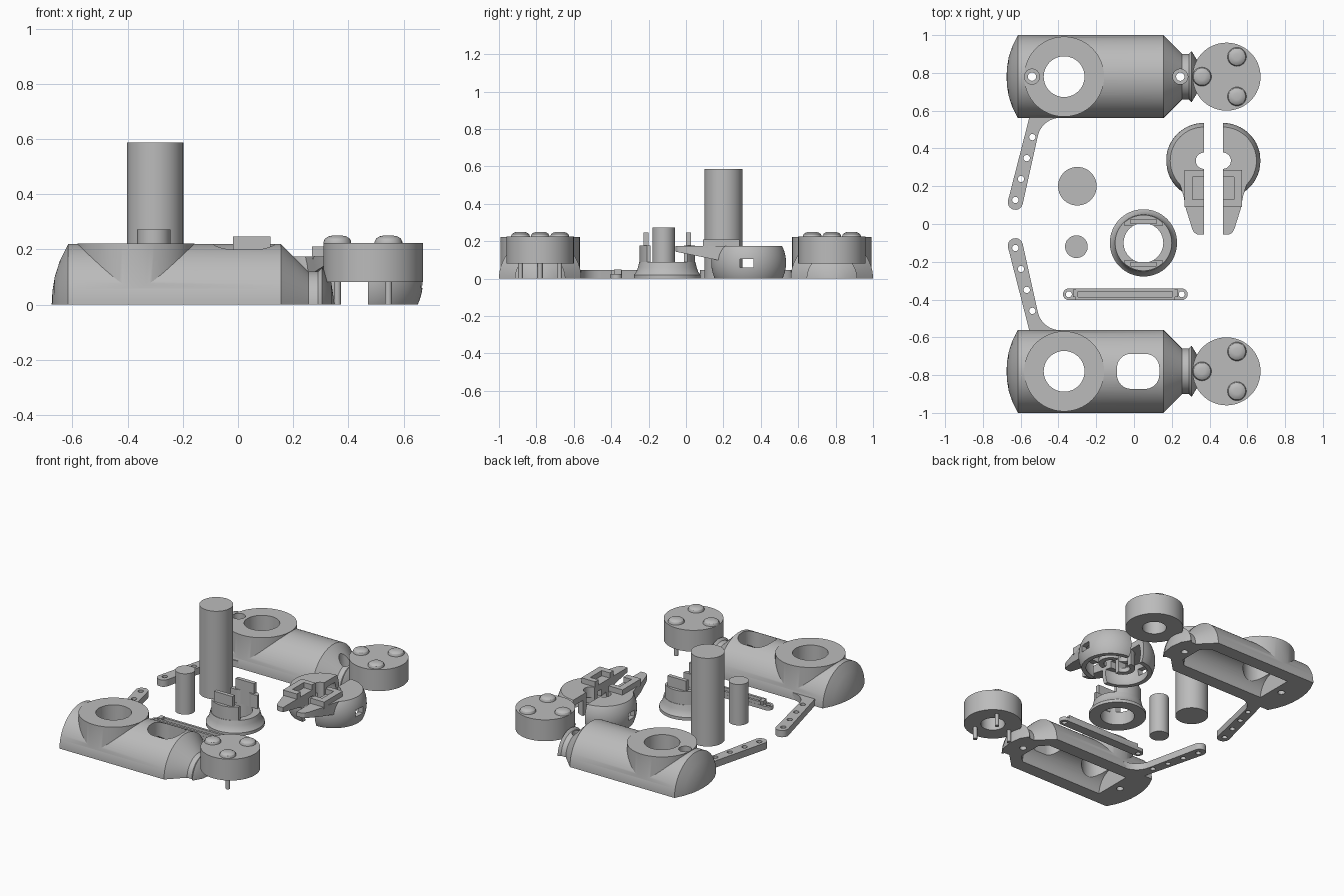
import bpy, bmesh
from math import sin, cos, pi, radians
from mathutils import Vector

if "Cube" in bpy.data.objects:
    bpy.data.objects.remove(bpy.data.objects["Cube"])

grey = bpy.data.materials.new("plain_grey")
grey.use_nodes = True
grey.diffuse_color = (0.5, 0.5, 0.5, 1)
grey.node_tree.nodes["Principled BSDF"].inputs["Base Color"].default_value = (0.5, 0.5, 0.5, 1)


def finish(bm, name):
    bmesh.ops.remove_doubles(bm, verts=bm.verts, dist=1e-5)
    bmesh.ops.recalc_face_normals(bm, faces=bm.faces)
    me = bpy.data.meshes.new(name)
    bm.to_mesh(me)
    bm.free()
    me.materials.append(grey)
    ob = bpy.data.objects.new(name, me)
    bpy.context.collection.objects.link(ob)
    return ob


def lathe(name, profile, at=(0, 0, 0), axis="Z", cuts=(), n=64):
    """Closed (radius, height) profile turned about an axis; cuts are (point, normal to drop)."""
    bm = bmesh.new()
    rings = []
    for i in range(n):
        c, s = cos(2 * pi * i / n), sin(2 * pi * i / n)
        rings.append([bm.verts.new(Vector(at) + Vector(
            (r * c, r * s, h) if axis == "Z" else (h, r * c, r * s))) for r, h in profile])
    for i in range(n):
        a, b = rings[i], rings[(i + 1) % n]
        for j in range(len(profile)):
            k = (j + 1) % len(profile)
            if profile[j][0] > 0 or profile[k][0] > 0:
                bm.faces.new((a[j], b[j], b[k], a[k]))
    bmesh.ops.remove_doubles(bm, verts=bm.verts, dist=1e-5)
    bmesh.ops.dissolve_degenerate(bm, edges=bm.edges, dist=1e-5)
    for point, normal in cuts:
        res = bmesh.ops.bisect_plane(bm, geom=bm.verts[:] + bm.edges[:] + bm.faces[:],
                                     plane_co=point, plane_no=normal, clear_outer=True)
        rim = [e for e in res["geom_cut"] if isinstance(e, bmesh.types.BMEdge)]
        bmesh.ops.holes_fill(bm, edges=rim, sides=0)
    return finish(bm, name)


def rod(name, x, y, r, z0, z1, n=48):
    return lathe(name, [(0, z0), (r, z0), (r, z1), (0, z1)], (x, y, 0), n=n)


def prism(name, pts, z0, z1):
    """Flat outline raised from z0 (a number, or a function of y) to z1."""
    low = z0 if callable(z0) else lambda y: z0
    bm = bmesh.new()
    bot = [bm.verts.new((x, y, low(y))) for x, y in pts]
    top = [bm.verts.new((x, y, z1)) for x, y in pts]
    bm.faces.new(bot)
    bm.faces.new(top)
    for i in range(len(pts)):
        j = (i + 1) % len(pts)
        bm.faces.new((bot[i], bot[j], top[j], top[i]))
    return finish(bm, name)


def box(name, x0, x1, y0, y1, z0, z1):
    return prism(name, [(x0, y0), (x1, y0), (x1, y1), (x0, y1)], z0, z1)


def arc(cx, cy, r, a0, a1, n=10):
    return [(cx + r * cos(radians(a0 + (a1 - a0) * i / n)),
             cy + r * sin(radians(a0 + (a1 - a0) * i / n))) for i in range(n + 1)]


def boolean(ob, others, op="DIFFERENCE"):
    for other in others:
        other.hide_render = True
        mod = ob.modifiers.new("cut", "BOOLEAN")
        mod.operation, mod.solver, mod.object = op, "EXACT", other
        bpy.context.view_layer.objects.active = ob
        bpy.ops.object.modifier_apply(modifier=mod.name)
        bpy.data.objects.remove(other)
    return ob


def body_half(label, side):
    y = 0.78 * side
    shell = lathe(label + "_body_shell",
                  [(0, -0.675), (0.05, -0.672), (0.1, -0.664), (0.16, -0.645), (0.22, -0.615),
                   (0.22, 0.155), (0.12, 0.255), (0.12, 0.29), (0.135, 0.305),
                   (0.08, 0.338), (0, 0.35)],
                  (0, y, 0), "X", [((0, 0, 0), (0, 0, -1))], 96)
    boolean(shell, [rod("boss", -0.37, y, 0.212, 0.03, 0.222, 80)], "UNION")
    cutters = [lathe("cavity", [(0, -0.48), (0.13, -0.48), (0.13, 0.14), (0.08, 0.19), (0, 0.19)],
                     (0, y, 0), "X"),
               rod("boss_hole", -0.37, y, 0.108, -0.1, 0.4)]
    for x, floor in ((-0.54, 0.15), (0.245, 0.07)):
        if side > 0:
            cutters += [rod("screw_hole", x, y, 0.022, -0.1, 0.4, 24),
                        rod("counterbore", x, y, 0.04, floor, 0.4, 32)]
        else:
            cutters.append(rod("screw_hole", x, y, 0.022, -0.1, 0.06, 24))
    if side < 0:
        r = 0.075
        slot = [p for sx, sy, a in ((1, 1, 0), (-1, 1, 90), (-1, -1, 180), (1, -1, 270))
                for p in arc(0.022 + sx * 0.037, y + sy * 0.018, r, a, a + 90)]
        cutters.append(prism("slot", slot, 0.01, 0.4))
    boolean(shell, cutters)

    # drilled side arm with a fillet where it meets the shell
    pts = arc(-0.628, 0.115, 0.04, 167, 347) + arc(-0.39, 0.44, 0.122, 168, 90, 8)
    pts += [(-0.39, 0.6), (-0.545, 0.6)]
    arm = prism(label + "_arm", [(x, py * side) for x, py in pts], 0, 0.045)
    boolean(arm, [rod("arm_hole", -0.628 + 0.03 * i, (0.127 + 0.111 * i) * side, 0.017, -0.1, 0.2, 20)
                  for i in range(4)])

    # round pod with domed bolts
    px = 0.49
    lathe(label + "_pod", [(0, 0.17), (0.075, 0.17), (0.075, 0.082), (0.18, 0.082),
                           (0.18, 0.224), (0, 0.224)], (px, y, 0))
    for i, (dx, dy) in enumerate(((-0.13, 0), (0.055, 0.105), (0.055, -0.105))):
        lathe(f"{label}_bolt_{i}", [(0, 0.21), (0.05, 0.21), (0.05, 0.228), (0.045, 0.239),
                                    (0.033, 0.247), (0.018, 0.25), (0, 0.25)],
              (px + dx, y + dy, 0), n=32)
        if side < 0:
            rod(f"pod_pin_{i}", px + dx, y + dy, 0.013, 0, 0.09, 16)


body_half("back", 1)
body_half("front", -1)

# loose cylinders
rod("large_cylinder", -0.3, 0.2, 0.102, 0, 0.587, 64)
rod("small_cylinder", -0.305, -0.12, 0.06, 0, 0.272)

# collar ring with shoulders and tabs
cx, cy = 0.05, -0.1
lathe("collar_ring", [(0.105, 0), (0.178, 0), (0.178, 0.02), (0.166, 0.035), (0.157, 0.06),
                      (0.15, 0.09), (0.105, 0.09)], (cx, cy, 0))
for s in (-1, 1):
    sh = box("collar_shoulder", cx - 0.1, cx + 0.1, *sorted((cy + s * 0.09, cy + s * 0.2)), 0.08, 0.178)
    sleeve = rod("sleeve", cx, cy, 0.148, 0, 0.3, 64)
    boolean(sh, [sleeve], "INTERSECT")
    boolean(sh, [rod("bore", cx, cy, 0.105, 0, 0.3, 64)])
    box("collar_tab", cx - 0.068, cx + 0.068, *sorted((cy + s * 0.1, cy + s * 0.126)), 0.085, 0.246)

# link bar with drilled ears and raised rails
yb = -0.372
bar = prism("link_bar", arc(-0.345, yb, 0.031, 90, 270) + arc(0.253, yb, 0.031, -90, 90), 0, 0.025)
boolean(bar, [rod("ear_hole", x, yb, 0.016, -0.1, 0.2, 20) for x in (-0.345, 0.253)])
for s in (-1, 1):
    box("link_rail", -0.31, 0.218, yb + s * 0.022 - 0.008, yb + s * 0.022 + 0.008, 0.02, 0.045)
    box("link_stop", -0.046 + s * 0.264 - 0.014, -0.046 + s * 0.264 + 0.014,
        yb - 0.014, yb + 0.026, 0.02, 0.05)


# split socket: two mirrored quarter bowls with a tapered tail
def ball(r, zc):
    return [(r * cos(radians(a)), zc + r * sin(radians(a))) for a in range(-90, 91, 6)]


def mirrored(ob, mirror):
    if mirror:
        for v in ob.data.vertices:
            v.co.x = 0.84 - v.co.x
        ob.data.flip_normals()


bx, by = 0.37, 0.335
for label, mirror in (("right", False), ("left", True)):
    bowl = lathe(label + "_socket_bowl", ball(0.2, 0.085), (bx, by, 0),
                 cuts=[((bx, 0, 0), (1, 0, 0)), ((0, 0, 0), (0, 0, -1)), ((0, 0, 0.175), (0, 0, 1))])
    boolean(bowl, [lathe("hollow", ball(0.168, 0.07), (bx, by, 0),
                         cuts=[((0, 0, 0.135), (0, 0, 1))])])
    hub = lathe(label + "_socket_hub", [(0.043, 0.03), (0.075, 0.03), (0.075, 0.15), (0.043, 0.15)],
                (bx, by, 0), cuts=[((bx, 0, 0), (1, 0, 0))])
    pin_hole = [rod("pin_hole", bx, by, 0.043, -0.1, 0.4, 40)]
    boolean(bowl, pin_hole + [box("window", 0, 0.6, 0.29, 0.36, 0.06, 0.105)])
    boolean(hub, [box("window", 0, 0.6, 0.29, 0.36, 0.06, 0.105)])
    tail = prism(label + "_socket_tail",
                 [(bx, -0.055), (0.335, -0.055), (0.318, -0.045), (0.308, -0.025), (0.275, 0.08),
                  (0.262, 0.15), (0.24, 0.22), (bx, 0.22)],
                 lambda y: 0.133 - 0.2 * y, 0.175)
    clip = prism(label + "_socket_clip",
                 [(bx, 0.09), (0.268, 0.09), (0.268, 0.285), (bx, 0.285), (bx, 0.25),
                  (0.31, 0.25), (0.31, 0.13), (bx, 0.13)], 0.165, 0.21)
    for ob in (bowl, hub, tail, clip):
        mirrored(ob, mirror)

# smooth round surfaces, keep edges crisp
bpy.ops.object.select_all(action="DESELECT")
for ob in bpy.context.scene.objects:
    if ob.type == "MESH":
        ob.select_set(True)
        bpy.context.view_layer.objects.active = ob
bpy.ops.object.shade_smooth_by_angle(angle=radians(25))
